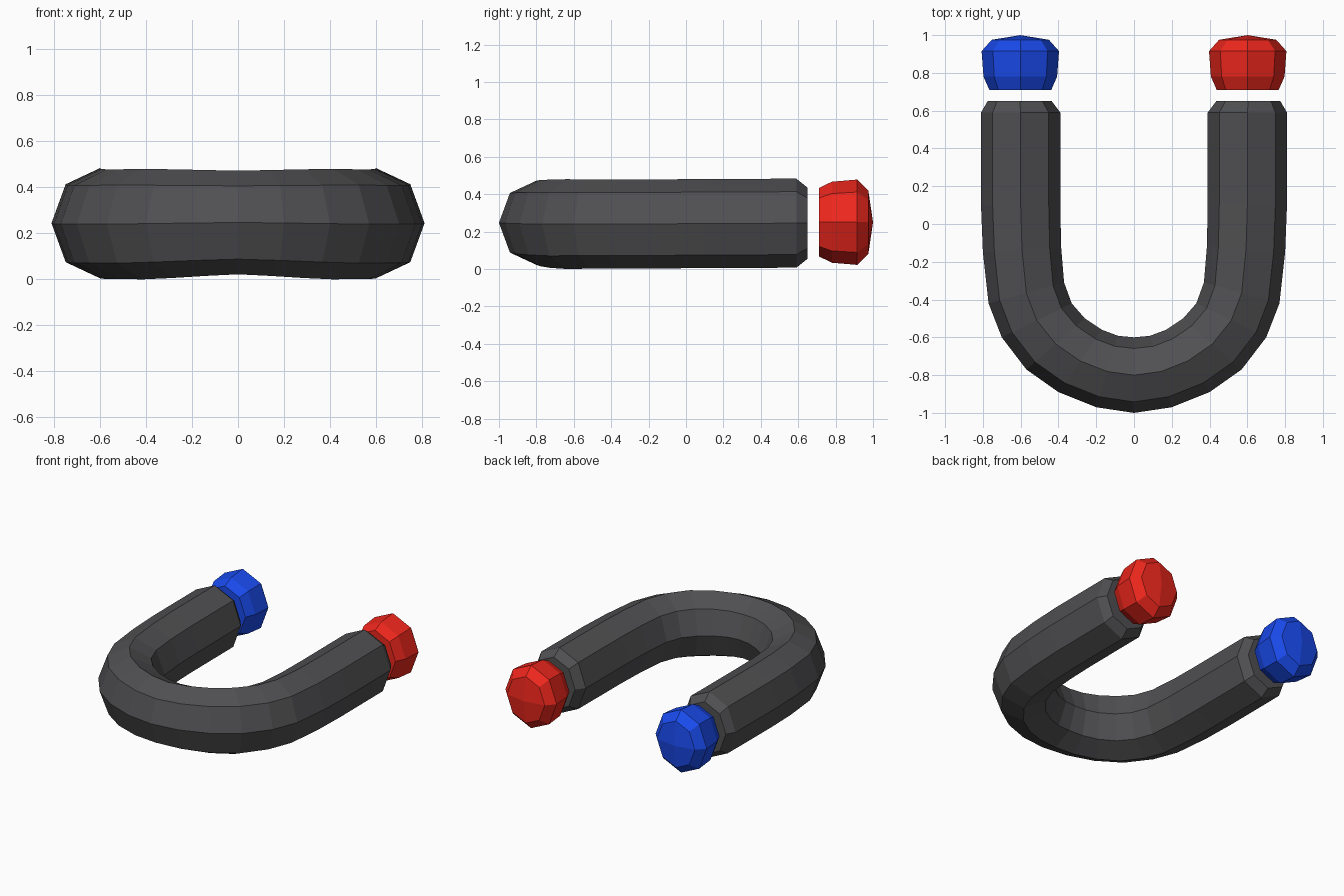
import bpy, bmesh
from math import sin, cos, pi
from mathutils import Vector

if "Cube" in bpy.data.objects:
    bpy.data.objects.remove(bpy.data.objects["Cube"])

SIDES = 8


def material(name, rgb):
    m = bpy.data.materials.new(name)
    m.diffuse_color = (*rgb, 1)
    m.use_nodes = True
    m.node_tree.nodes["Principled BSDF"].inputs["Base Color"].default_value = m.diffuse_color
    return m


def add_ring(bm, inner, outer, zc, rz):
    """Octagonal section spanning from inner to outer in plan."""
    a, b = Vector(inner), Vector(outer)
    mid, half = (a + b) / 2, (b - a) / 2
    ring = []
    for i in range(SIDES):
        t = 2 * pi * i / SIDES
        p = mid + half * cos(t)
        ring.append(bm.verts.new((p.x, p.y, zc + rz * sin(t))))
    return ring


def bridge(bm, rings):
    for r, s in zip(rings, rings[1:]):
        for i in range(SIDES):
            j = (i + 1) % SIDES
            bm.faces.new((r[i], r[j], s[j], s[i]))


def finish(bm, name, mat):
    bmesh.ops.recalc_face_normals(bm, faces=bm.faces)
    me = bpy.data.meshes.new(name)
    bm.to_mesh(me)
    bm.free()
    me.materials.append(mat)
    ob = bpy.data.objects.new(name, me)
    bpy.context.collection.objects.link(ob)
    return ob


# Horseshoe body: right half sections (inner xy, outer xy, z centre, z radius)
half = [
    ((0.435, 0.65), (0.775, 0.65), 0.245, 0.19),
    ((0.39, 0.59), (0.81, 0.59), 0.245, 0.238),
    ((0.39, 0.10), (0.81, 0.10), 0.243, 0.238),
    ((0.386, -0.12), (0.80, -0.15), 0.241, 0.238),
    ((0.37, -0.31), (0.77, -0.42), 0.240, 0.238),
    ((0.33, -0.42), (0.70, -0.60), 0.240, 0.238),
    ((0.26, -0.50), (0.57, -0.77), 0.240, 0.240),
    ((0.17, -0.56), (0.40, -0.89), 0.242, 0.236),
    ((0.085, -0.592), (0.20, -0.97), 0.245, 0.230),
    ((0.0, -0.60), (0.0, -1.0), 0.247, 0.225),
]
mirrored = [((-a[0], a[1]), (-b[0], b[1]), z, r) for a, b, z, r in half[-2::-1]]
bm = bmesh.new()
rings = [add_ring(bm, *s) for s in half + mirrored]
bridge(bm, rings)
bm.faces.new(rings[0])
bm.faces.new(rings[-1])
finish(bm, "horseshoe_body", material("dark_grey", (0.08, 0.08, 0.085)))


# Rounded pole tips: (y, scale) profile with a shallow domed end
def pole_tip(name, x, mat):
    bm = bmesh.new()
    rings = []
    for y, s in [(0.71, 0.80), (0.78, 0.95), (0.915, 1.0), (0.975, 0.74)]:
        rings.append(add_ring(bm, (x - 0.205 * s, y), (x + 0.205 * s, y), 0.25, 0.228 * s))
    bridge(bm, rings)
    bm.faces.new(rings[0])
    tip = bm.verts.new((x, 1.0, 0.25))
    r = rings[-1]
    for i in range(0, SIDES, 2):
        bm.faces.new((tip, r[i], r[i + 1], r[(i + 2) % SIDES]))
    return finish(bm, name, mat)


pole_tip("red_pole_tip", 0.602, material("red", (0.85, 0.02, 0.012)))
pole_tip("blue_pole_tip", -0.602, material("blue", (0.01, 0.07, 0.85)))
